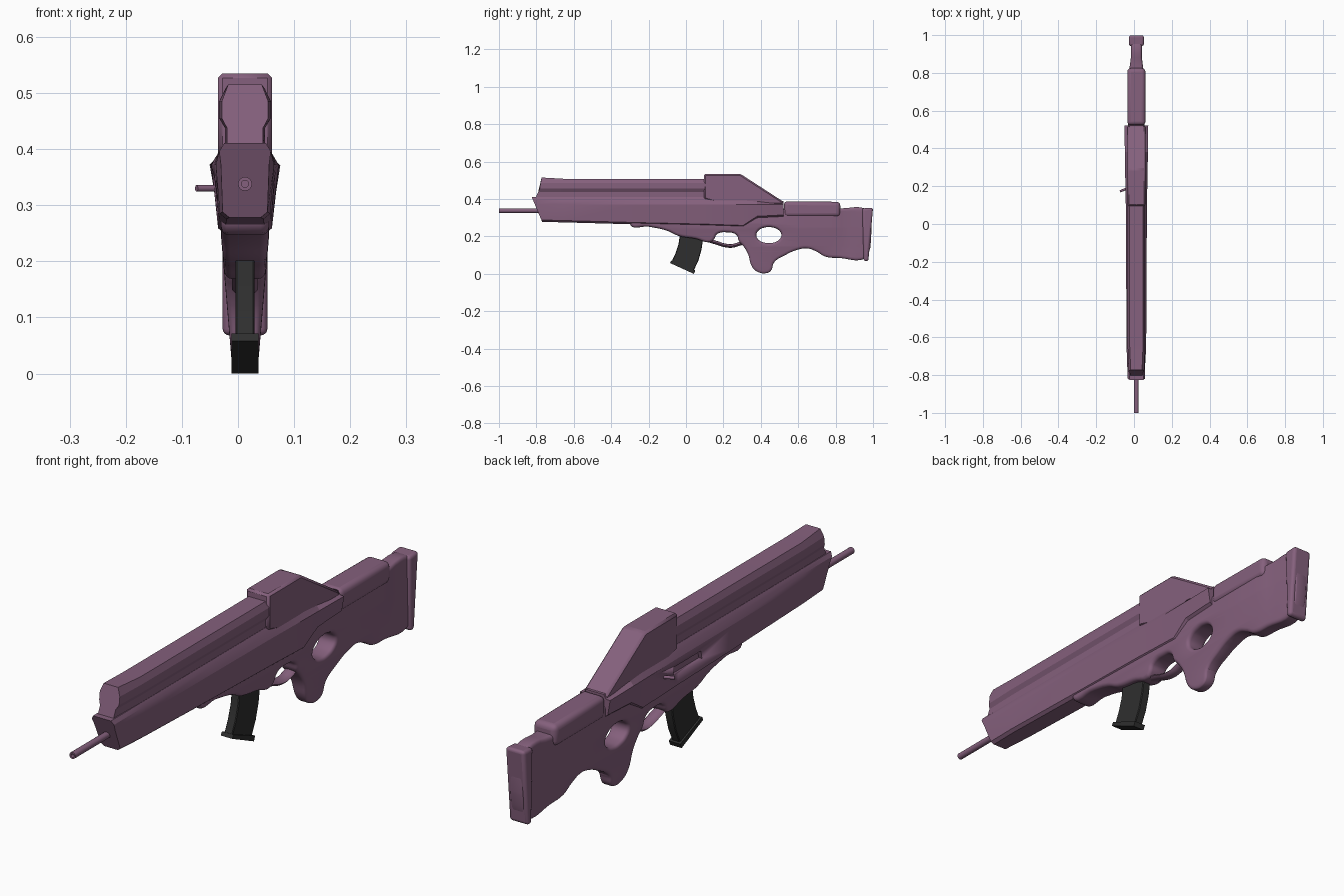
import bpy, bmesh, math
from mathutils import Vector

if "Cube" in bpy.data.objects:
    bpy.data.objects.remove(bpy.data.objects["Cube"])

CX = 0.0125  # the body sits slightly right because of the side handle


def material(name, col):
    m = bpy.data.materials.new(name)
    m.diffuse_color = (*col, 1)
    m.use_nodes = True
    m.node_tree.nodes["Principled BSDF"].inputs["Base Color"].default_value = m.diffuse_color
    return m


PURPLE = material("dusty purple", (0.235, 0.118, 0.205))
BLACK = material("charcoal", (0.028, 0.028, 0.028))


def finish(name, bm, mat, bevel=0, segments=3, angle=35):
    bmesh.ops.recalc_face_normals(bm, faces=bm.faces)
    me = bpy.data.meshes.new(name)
    bm.to_mesh(me)
    bm.free()
    ob = bpy.data.objects.new(name, me)
    bpy.context.collection.objects.link(ob)
    me.materials.clear()
    me.materials.append(mat)
    if bevel:
        b = ob.modifiers.new("bevel", 'BEVEL')
        b.width, b.segments, b.limit_method = bevel, segments, 'ANGLE'
    bpy.ops.object.select_all(action='DESELECT')
    ob.select_set(True)
    bpy.context.view_layer.objects.active = ob
    bpy.ops.object.shade_smooth_by_angle(angle=math.radians(angle))
    return ob


def loft(name, sections, mat):
    """Each section is a list of (half_width, y, z); mirrored and skinned."""
    bm = bmesh.new()
    rings = []
    for s in sections:
        pts = [(CX + w, y, z) for w, y, z in s] + [(CX - w, y, z) for w, y, z in reversed(s)]
        rings.append([bm.verts.new(p) for p in pts])
    n = len(rings[0])
    for a, b in zip(rings, rings[1:]):
        for i in range(n):
            j = (i + 1) % n
            bm.faces.new((a[i], a[j], b[j], b[i]))
    bm.faces.new(rings[0])
    bm.faces.new(rings[-1])
    return finish(name, bm, mat, angle=20)


def prism(name, outline, half, mat, **kw):
    """Side outline of (y, z) points extruded across x."""
    bm = bmesh.new()
    f = bm.faces.new([bm.verts.new((CX - half, y, z)) for y, z in outline])
    r = bmesh.ops.extrude_face_region(bm, geom=[f])
    bmesh.ops.translate(bm, vec=(2 * half, 0, 0),
                        verts=[v for v in r["geom"] if isinstance(v, bmesh.types.BMVert)])
    return finish(name, bm, mat, **kw)


def rod(name, a, b, r, mat, bore=0):
    a, b = Vector(a), Vector(b)
    bm = bmesh.new()
    bmesh.ops.create_cone(bm, cap_ends=True, segments=16, radius1=r, radius2=r, depth=(b - a).length)
    if bore:  # sunken muzzle hole
        cap = max((f for f in bm.faces if len(f.verts) > 4), key=lambda f: f.calc_center_median().z)
        bmesh.ops.inset_region(bm, faces=[cap], thickness=bore)
        hole = bmesh.ops.extrude_face_region(bm, geom=[cap])
        bmesh.ops.delete(bm, geom=[cap], context='FACES_ONLY')
        bmesh.ops.translate(bm, vec=(0, 0, -0.03),
                            verts=[v for v in hole["geom"] if isinstance(v, bmesh.types.BMVert)])
    bm.transform((b - a).to_track_quat('Z', 'Y').to_matrix().to_4x4())
    bmesh.ops.translate(bm, vec=(a + b) / 2, verts=bm.verts)
    return finish(name, bm, mat)


# Lower receiver: ridged long housing with a raked nose
def lower(y, zb, wb, ridge, top, rake=0):
    s = [(wb - 0.012, zb), (wb, zb + 0.01), (ridge, 0.372), (0.046, top - 0.015), (0.037, top)]
    return [(w, y + rake * (top - z), z) for w, z in s]


receiver = loft("lower_receiver", [
    lower(-0.825, 0.278, 0.040, 0.043, 0.411, 0.42),
    lower(-0.65, 0.275, 0.045, 0.052, 0.411),
    lower(-0.25, 0.264, 0.047, 0.054, 0.411),
    lower(0.10, 0.256, 0.048, 0.056, 0.411),
    lower(0.305, 0.249, 0.048, 0.060, 0.411),
    lower(0.38, 0.298, 0.053, 0.061, 0.405),
    lower(0.522, 0.305, 0.053, 0.063, 0.388)], PURPLE)

# Ejection port cut into the left side
port = prism("port_cutter", [(-0.04, 0.312), (-0.03, 0.345), (0.13, 0.345), (0.13, 0.312)], 0.02, PURPLE)
port.location.x = -0.058
port.hide_render = True
port.hide_set(True)
cut = receiver.modifiers.new("port", 'BOOLEAN')
cut.object, cut.operation = port, 'DIFFERENCE'


# Upper housing with a side groove
def upper(ys, k):
    prof = [(0.036, 0.405), (0.036, 0.438), (0.046, 0.455), (0.046, 0.485), (0.035, 0.508)]
    return [(w * k, y, z) for (w, z), y in zip(prof, ys)]


nose = upper([-0.805, -0.79, -0.782, -0.778, -0.772], 0.9)
nose[-1] = (0.030, -0.772, 0.515)
loft("upper_housing", [nose, upper([-0.65] * 5, 1), upper([0.15] * 5, 1)], PURPLE)

# Raised sight block sloping down to the rear
prism("sight_block", [(0.095, 0.40), (0.095, 0.535), (0.29, 0.535), (0.52, 0.386), (0.52, 0.37), (0.2, 0.37)],
      0.048, PURPLE, bevel=0.008, segments=1, angle=20)

# Barrel and charging handle
rod("barrel", (CX, -0.76, 0.338), (CX, -1.0, 0.338), 0.0125, PURPLE, bore=0.006)
rod("charging_handle", (-0.035, 0.19, 0.33), (-0.074, 0.172, 0.33), 0.006, PURPLE)


# Stock, grip and fore-end: one smooth outline with a thumb hole
def spline(cu, pts, closed=True):
    sp = cu.splines.new('BEZIER')
    sp.bezier_points.add(len(pts) - 1)
    for p, co in zip(sp.bezier_points, pts):
        p.co = (*co, 0)
        p.handle_left_type = p.handle_right_type = 'AUTO'
    sp.use_cyclic_u = closed
    sp.resolution_u = 5


def curve_bmesh(cu):
    """Curve drawn in (y, z) turned into a standing bmesh."""
    tmp = bpy.data.objects.new("tmp", cu)
    bpy.context.collection.objects.link(tmp)
    bpy.context.view_layer.update()
    me = bpy.data.meshes.new_from_object(tmp.evaluated_get(bpy.context.evaluated_depsgraph_get()))
    bpy.data.objects.remove(tmp)
    bm = bmesh.new()
    bm.from_mesh(me)
    bpy.data.meshes.remove(me)
    for v in bm.verts:
        x, y, z = v.co
        v.co = (z, x, y)
    bmesh.ops.remove_doubles(bm, verts=bm.verts, dist=1e-5)
    return bm


cu = bpy.data.curves.new("stock", 'CURVE')
cu.dimensions, cu.fill_mode = '2D', 'BOTH'
cu.extrude, cu.bevel_depth, cu.offset, cu.bevel_resolution = 0.028, 0.015, -0.015, 3
spline(cu, [(-0.30, 0.265), (-0.20, 0.252), (-0.10, 0.230), (-0.04, 0.203), (0.05, 0.188), (0.13, 0.170),
            (0.150, 0.185), (0.165, 0.212), (0.22, 0.222), (0.27, 0.208), (0.283, 0.175), (0.305, 0.150),
            (0.33, 0.11), (0.355, 0.035), (0.385, 0.010), (0.43, 0.004), (0.455, 0.018), (0.470, 0.06),
            (0.53, 0.100), (0.60, 0.130), (0.65, 0.136), (0.70, 0.118), (0.745, 0.092), (0.82, 0.085),
            (0.955, 0.080), (0.975, 0.10), (0.975, 0.335), (0.955, 0.35), (0.83, 0.350), (0.53, 0.350),
            (0.45, 0.345), (0.33, 0.300), (0.0, 0.300), (-0.28, 0.290)])
spline(cu, [(0.443 + 0.067 * math.cos(a), 0.207 + 0.043 * math.sin(a))
            for a in (i * math.pi / 5 for i in range(10))])
bm = curve_bmesh(cu)
# Extra loops so that the thickness can vary smoothly
cuts = [((0, y, 0), (0, 1, 0)) for y in (0.2, 0.6, 0.78, 0.83, 0.88)]
cuts += [((0, 0, z), (0, 0, 1)) for z in (0.06, 0.12, 0.18, 0.24)]
for co, no in cuts:
    bmesh.ops.bisect_plane(bm, geom=bm.verts[:] + bm.edges[:] + bm.faces[:], plane_co=co, plane_no=no)
for v in bm.verts:
    w = min(0.043, 0.022 + 0.085 * v.co.z)
    t = min(1, max(0, (v.co.y - 0.78) / 0.10))
    w += (0.029 - w) * t
    v.co.x = CX + v.co.x * w / 0.043
finish("stock", bm, PURPLE, angle=40)

# Trigger guard bow
cu = bpy.data.curves.new("guard", 'CURVE')
cu.dimensions, cu.bevel_depth, cu.bevel_resolution, cu.use_fill_caps = '3D', 0.010, 2, True
spline(cu, [(0.10, 0.185), (0.16, 0.167), (0.21, 0.152), (0.25, 0.150), (0.285, 0.160), (0.32, 0.17)], False)
bm = curve_bmesh(cu)
for v in bm.verts:
    v.co.x = CX + v.co.x * 2.3
finish("trigger_guard", bm, PURPLE, angle=50)

# Cheek rest and butt pad
prism("cheek_rest", [(0.523, 0.305), (0.523, 0.388), (0.825, 0.385), (0.825, 0.305)], 0.048, PURPLE,
      bevel=0.02, segments=4, angle=50)
prism("butt_pad", [(0.950, 0.068), (0.942, 0.350), (1.0, 0.354), (0.975, 0.068)], 0.040, PURPLE,
      bevel=0.012, segments=4, angle=50)

# Curved magazine with a floor plate
prism("magazine", [(-0.03, 0.23), (-0.04, 0.16), (-0.056, 0.11), (-0.077, 0.065), (0.040, 0.015),
                   (0.066, 0.07), (0.083, 0.13), (0.095, 0.21)], 0.017, BLACK, bevel=0.003, segments=1)
prism("magazine_floor", [(-0.086, 0.058), (-0.079, 0.071), (0.050, 0.018), (0.042, 0.0)], 0.024, BLACK)
